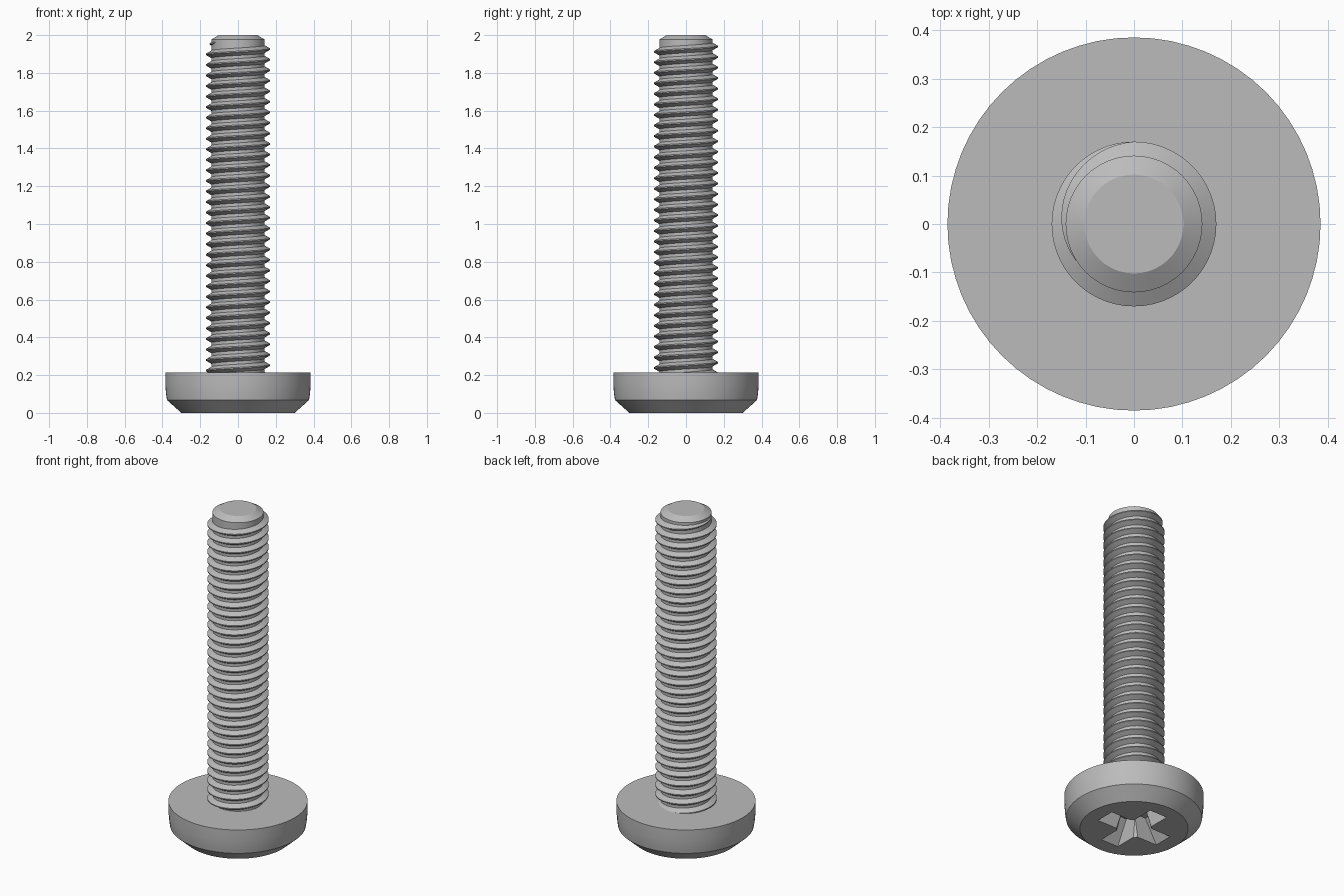
import bpy, bmesh
from math import cos, sin, pi, tau, radians

cube = bpy.data.objects.get("Cube")
if cube:
    bpy.data.objects.remove(cube, do_unlink=True)

steel = bpy.data.materials.new("light grey steel")
steel.use_nodes = True
grey = (0.5, 0.5, 0.5, 1)
steel.diffuse_color = grey
steel.node_tree.nodes["Principled BSDF"].inputs["Base Color"].default_value = grey

HEAD_TOP = 0.215
ROOT, CREST, PITCH = 0.141, 0.17, 0.0558


def finish(name, bm, smooth=True):
    bmesh.ops.recalc_face_normals(bm, faces=bm.faces)
    mesh = bpy.data.meshes.new(name)
    bm.to_mesh(mesh)
    bm.free()
    mesh.materials.append(steel)
    obj = bpy.data.objects.new(name, mesh)
    bpy.context.collection.objects.link(obj)
    if smooth:
        shade(obj)
    return obj


def shade(obj):
    bpy.ops.object.select_all(action="DESELECT")
    obj.select_set(True)
    bpy.context.view_layer.objects.active = obj
    bpy.ops.object.shade_smooth_by_angle(angle=radians(25))


def skin(bm, rings):
    """Join closed rings of points into a capped solid."""
    loops = [[bm.verts.new(p) for p in ring] for ring in rings]
    n = len(loops[0])
    for a, b in zip(loops, loops[1:]):
        for i in range(n):
            j = (i + 1) % n
            bm.faces.new((a[i], a[j], b[j], b[i]))
    bm.faces.new(loops[0])
    bm.faces.new(loops[-1])


def lathe(name, profile, sides=64, smooth=True):
    bm = bmesh.new()
    skin(bm, [[(r * cos(tau * i / sides), r * sin(tau * i / sides), z)
               for i in range(sides)] for r, z in profile])
    return finish(name, bm, smooth)


# Head: nearly straight side with a conical lower edge
head = lathe("head", [(0.30, 0), (0.376, 0.068), (0.381, 0.10),
                      (0.385, 0.15), (0.385, HEAD_TOP)], smooth=False)

# Cross recess: two tapered wings and a conical core
cutters = []
for turned in (False, True):
    rings = []
    for length, width, z in ((0.214, 0.06, -0.005), (0.12, 0.045, 0.13)):
        hx, hy = (width, length) if turned else (length, width)
        rings.append([(-hx, -hy, z), (hx, -hy, z), (hx, hy, z), (-hx, hy, z)])
    bm = bmesh.new()
    skin(bm, rings)
    cutters.append(finish("recess_wing_cutter", bm, False))
cutters.append(lathe("recess_core_cutter",
                     [(0.10, -0.01), (0.062, 0.13), (0.01, 0.16)], 32, False))

bpy.context.view_layer.objects.active = head
for cutter in cutters:
    mod = head.modifiers.new("recess", "BOOLEAN")
    mod.operation, mod.solver, mod.object = "DIFFERENCE", "EXACT", cutter
    bpy.ops.object.modifier_apply(modifier=mod.name)
for cutter in cutters:
    bpy.data.objects.remove(cutter, do_unlink=True)
shade(head)

# Shank with a chamfered tip
lathe("shank", [(ROOT, HEAD_TOP - 0.02), (ROOT, 1.977), (0.102, 2.0)])

# Right-hand thread that runs out near the tip
STEPS = 56
rings = []
for k in range(int(-31.2 * STEPS), int(0.6 * STEPS) + 1):
    turns = k / STEPS
    fade = min(1, max(0.02, (0.6 - turns) / 0.35))
    a, z = tau * turns, 1.926 + PITCH * turns
    crest = ROOT + (CREST - ROOT) * fade
    base, flat = 0.022 * (0.3 + 0.7 * fade), 0.003
    rings.append([(r * cos(a), r * sin(a), z + dz) for r, dz in
                  ((ROOT - 0.004, -base), (crest, -flat),
                   (crest, flat), (ROOT - 0.004, base))])
bm = bmesh.new()
skin(bm, rings)
finish("thread", bm)
